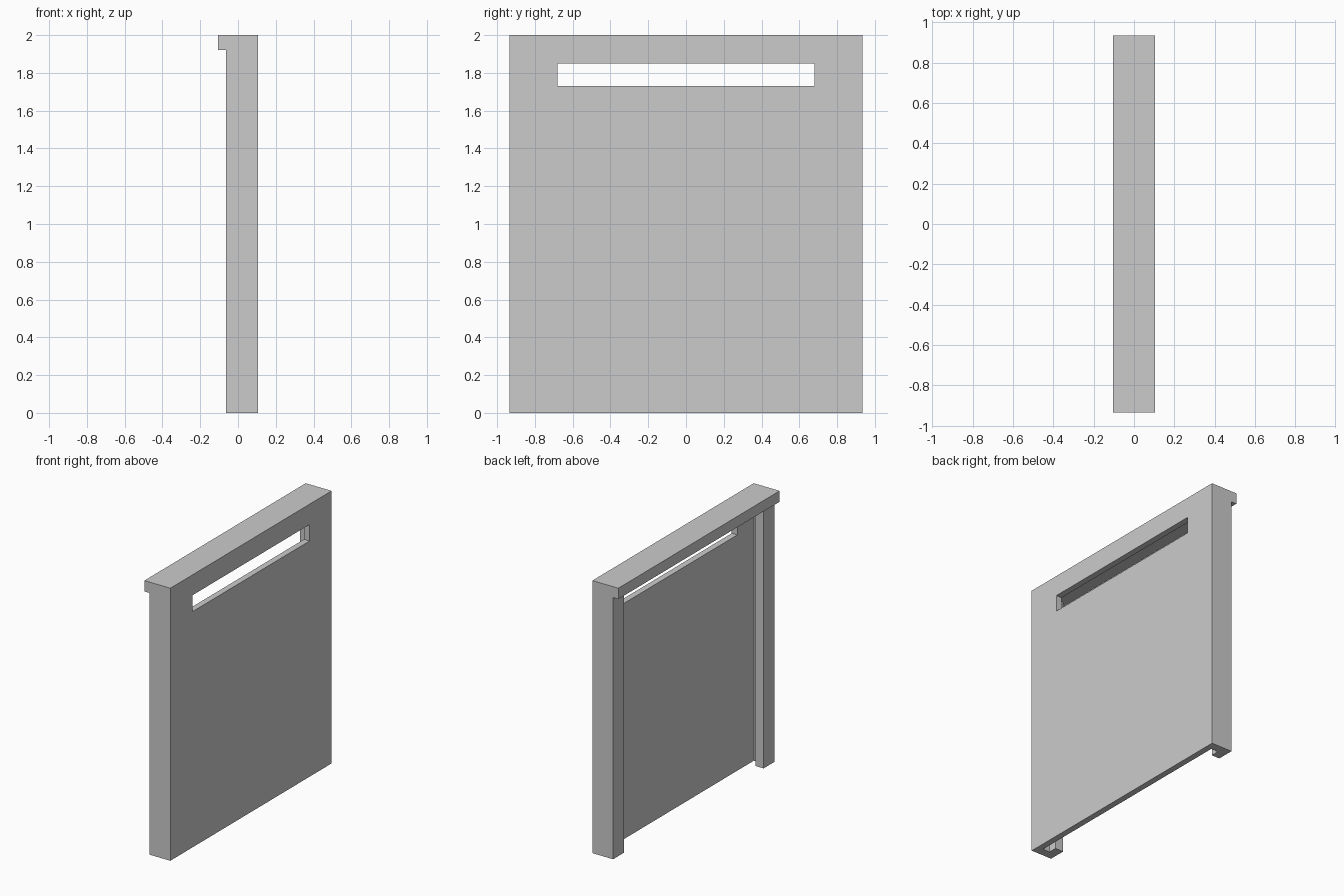
import bpy
import bmesh

cube = bpy.data.objects.get("Cube")
if cube:
    bpy.data.objects.remove(cube, do_unlink=True)

grey = bpy.data.materials.new("plain_grey")
grey.use_nodes = True
colour = (0.6, 0.6, 0.6, 1)
grey.diffuse_color = colour
grey.node_tree.nodes["Principled BSDF"].inputs["Base Color"].default_value = colour


def extrude(name, outline, z0, z1):
    """Raise a flat xy outline into a solid between two heights."""
    bm = bmesh.new()
    face = bm.faces.new([bm.verts.new((x, y, z0)) for x, y in outline])
    raised = bmesh.ops.extrude_face_region(bm, geom=[face])["geom"]
    verts = [v for v in raised if isinstance(v, bmesh.types.BMVert)]
    bmesh.ops.translate(bm, verts=verts, vec=(0, 0, z1 - z0))
    bmesh.ops.recalc_face_normals(bm, faces=bm.faces)
    mesh = bpy.data.meshes.new(name)
    bm.to_mesh(mesh)
    bm.free()
    mesh.materials.append(grey)
    obj = bpy.data.objects.new(name, mesh)
    bpy.context.collection.objects.link(obj)
    return obj


def rectangle(x0, x1, half_y):
    return [(x0, -half_y), (x1, -half_y), (x1, half_y), (x0, half_y)]


face_x, back_x, half_y = 0.105, -0.063, 0.935
panel_x = face_x - 0.045      # back of the thin panel
lip_x = 0.003                 # inner side of the folded rail lip
web, flange = 0.063, 0.125    # rail wall and rail width
cap_z = 1.92

# Panel with a hooked rail folded along each side
half = [(face_x, half_y), (back_x, half_y), (back_x, half_y - flange),
        (lip_x, half_y - flange), (lip_x, half_y - web), (panel_x, half_y - web)]
outline = half + [(x, -y) for x, y in reversed(half)]
panel = extrude("panel_with_side_rails", outline, 0, cap_z)

# Long handle slot cut through the panel
cutter = extrude("slot_cutter", rectangle(0.02, 0.2, 0.68), 1.73, 1.85)
cutter.hide_render = True
cutter.hide_viewport = True
cutter.display_type = 'WIRE'
cut = panel.modifiers.new("handle_slot", 'BOOLEAN')
cut.operation = 'DIFFERENCE'
cut.solver = 'EXACT'
cut.object = cutter

# Overhanging top cap
extrude("top_cap", rectangle(-0.105, face_x, half_y), cap_z, 2)
